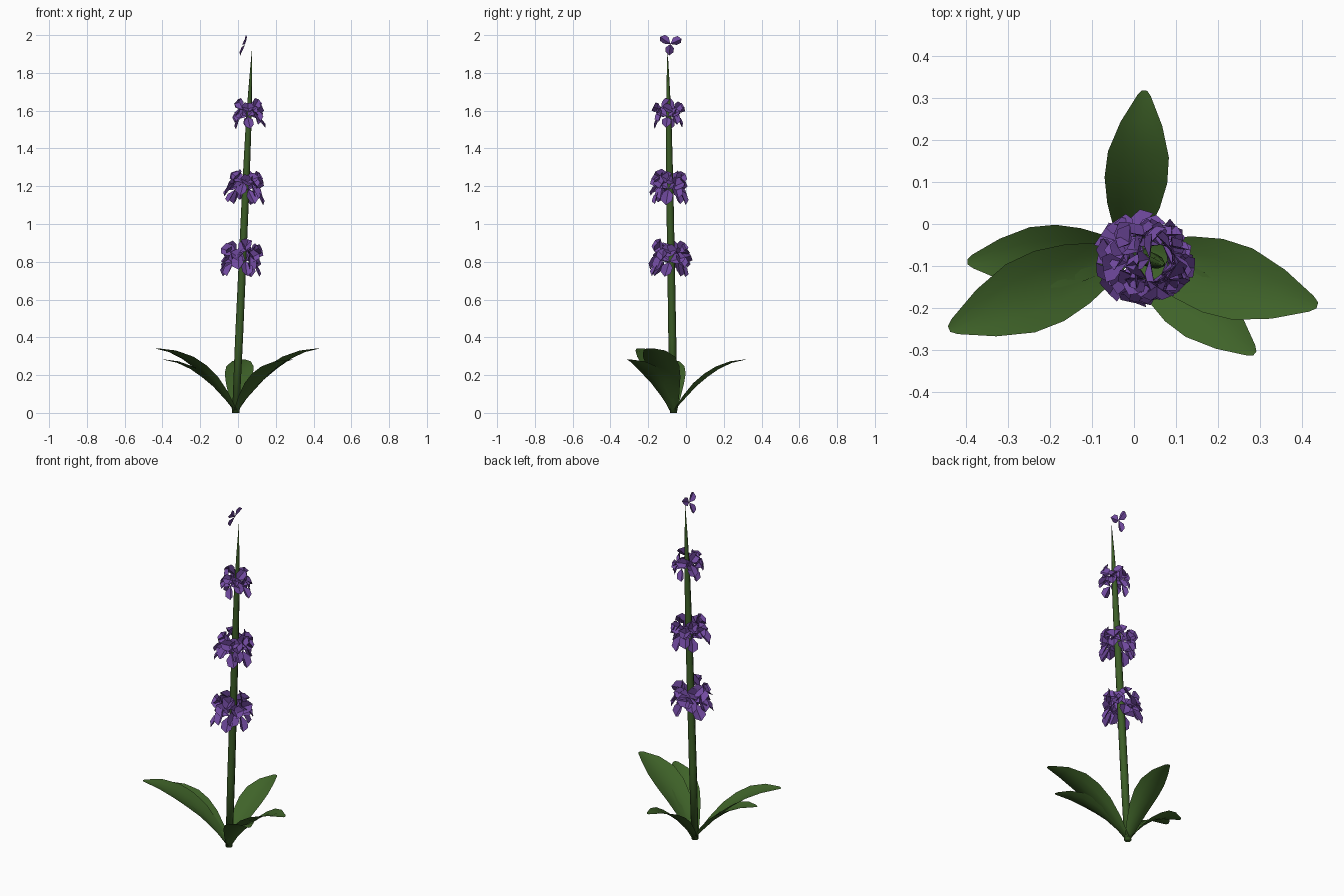
import bpy, math, random
from mathutils import Vector

if "Cube" in bpy.data.objects:
    bpy.data.objects.remove(bpy.data.objects["Cube"])

random.seed(4)


def material(name, color):
    m = bpy.data.materials.new(name)
    m.diffuse_color = (*color, 1)
    m.use_nodes = True
    m.node_tree.nodes["Principled BSDF"].inputs["Base Color"].default_value = m.diffuse_color
    return m


green = material("leaf_green", (0.05, 0.125, 0.022))
stem_green = material("stem_green", (0.045, 0.11, 0.02))
purple = material("petal_purple", (0.17, 0.07, 0.36))


def make(name, verts, faces, mat, smooth=False):
    me = bpy.data.meshes.new(name)
    me.from_pydata([tuple(v) for v in verts], [], faces)
    me.materials.append(mat)
    for p in me.polygons:
        p.use_smooth = smooth
    ob = bpy.data.objects.new(name, me)
    bpy.context.collection.objects.link(ob)
    return ob


# Stem: leaning tapered tube ending in a point
BASE, TOP = Vector((-0.012, -0.066, 0)), Vector((0.074, -0.098, 1.93))


def stem_at(z):
    return BASE.lerp(TOP, z / TOP.z)


SIDES = 8
rings = [(0, 0.019), (0.4, 0.021), (0.8, 0.02), (1.2, 0.019), (1.55, 0.015), (1.75, 0.008)]
verts, faces = [], []
for z, r in rings:
    for k in range(SIDES):
        a = math.tau * k / SIDES
        verts.append(stem_at(z) + Vector((r * math.cos(a), r * math.sin(a), 0)))
verts.append(TOP)
for i in range(len(rings) - 1):
    for k in range(SIDES):
        n = (k + 1) % SIDES
        faces.append((i * SIDES + k, i * SIDES + n, (i + 1) * SIDES + n, (i + 1) * SIDES + k))
last = (len(rings) - 1) * SIDES
faces += [(last + k, last + (k + 1) % SIDES, len(verts) - 1) for k in range(SIDES)]
faces.append(tuple(reversed(range(SIDES))))
make("stem", verts, faces, stem_green, True)

# Leaves: arched, slightly cupped blades (reach, height, half width, cup)
LEAF = [(0.0, 0.01, 0.018, 0.0), (0.06, 0.075, 0.042, 0.014), (0.12, 0.14, 0.063, 0.018),
        (0.18, 0.19, 0.075, 0.018), (0.24, 0.232, 0.073, 0.014), (0.31, 0.265, 0.05, 0.008),
        (0.375, 0.28, 0.016, 0.002), (0.386, 0.282, 0.006, 0.0)]


def leaf(name, tip_x, tip_y, scale):
    d = (Vector((tip_x, tip_y, 0)) - BASE).normalized()
    side = Vector((-d.y, d.x, 0))
    vs, fs = [], []
    for r, h, w, cup in LEAF:
        for t in (-1, -0.5, 0, 0.5, 1):
            vs.append(BASE + d * (r - cup * 0.5 * t * t) * scale + side * w * t * scale
                      + Vector((0, 0, (h + cup * t * t) * scale)))
    for i in range(len(LEAF) - 1):
        for k in range(4):
            a = i * 5 + k
            fs.append((a, a + 5, a + 6, a + 1))
    make(name, vs, fs, green, True)


for i, (x, y, s) in enumerate([(0.025, 0.315, 1), (-0.395, -0.09, 1), (0.29, -0.31, 1),
                               (-0.44, -0.25, 1.21), (0.44, -0.195, 1.21)]):
    leaf(f"leaf_{i + 1}", x, y, s)

# Flowers: three cupped petals (along, across, forward)
PETAL = [(0, 0, 0), (0.026, -0.022, 0.012), (0.03, 0, 0.001), (0.026, 0.022, 0.012),
         (0.051, -0.021, 0.013), (0.051, 0.021, 0.013), (0.066, 0, 0.004)]
PETAL_FACES = [(0, 1, 2), (0, 2, 3), (1, 4, 2), (2, 5, 3), (2, 4, 6), (2, 6, 5)]


def add_flower(vs, fs, center, azimuth, elev, roll, scale):
    ca, sa, ce, se = math.cos(azimuth), math.sin(azimuth), math.cos(elev), math.sin(elev)
    fwd = Vector((ca * ce, sa * ce, se))
    side = Vector((-sa, ca, 0))
    up = fwd.cross(side)
    for k in range(3):
        a = roll + math.tau * k / 3
        u = -up * math.cos(a) + side * math.sin(a)
        v = fwd.cross(u)
        n = len(vs)
        vs += [center + (u * p[0] + v * p[1] + fwd * p[2]) * scale for p in PETAL]
        fs += [tuple(n + j for j in f) for f in PETAL_FACES]


# Three whorls around the stem (height, ring radius, flower size, count)
for name, z, ring, size, count in [("lower_whorl", 0.82, 0.058, 1.5, 10),
                                   ("middle_whorl", 1.2, 0.054, 1.4, 10),
                                   ("upper_whorl", 1.585, 0.045, 1.2, 8)]:
    vs, fs = [], []
    for k in range(count):
        a = math.tau * k / count + random.uniform(-0.2, 0.2)
        dz = (0.018 if k % 2 else -0.014) * size / 1.4 + random.uniform(-0.006, 0.006)
        c = stem_at(z) + Vector((ring * math.cos(a), ring * math.sin(a), dz))
        up_sign = c - Vector((0.004, 0.002, 0))
        add_flower(vs, fs, up_sign, a, math.radians(random.uniform(12, 35)),
                   random.uniform(-0.35, 0.35), size * random.uniform(0.9, 1.05))
    make(name, vs, fs, purple)

# Single blossom at the tip
vs, fs = [], []
add_flower(vs, fs, Vector((0.038, -0.083, 1.953)), math.pi, math.radians(20), 0.1, 1.0)
make("tip_flower", vs, fs, purple)
